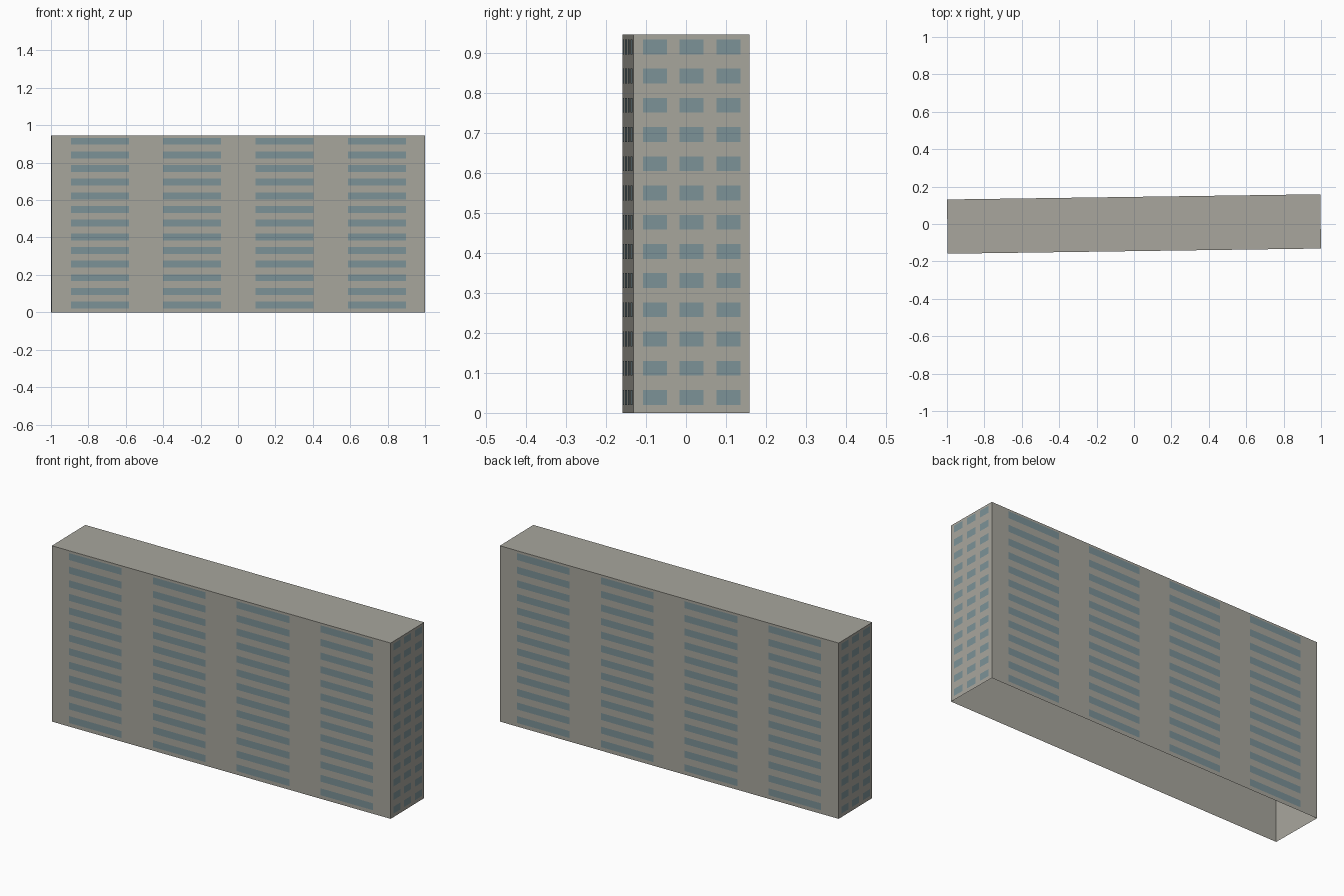
import bpy, bmesh, math
from mathutils import Matrix, Vector

if "Cube" in bpy.data.objects:
    bpy.data.objects.remove(bpy.data.objects["Cube"])

LENGTH, DEPTH, HEIGHT = 1.996, 0.29, 0.945
TURN = Matrix.Rotation(0.014, 4, 'Z')      # block stands slightly turned
ROWS, PITCH, FIRST = 13, 0.073, 0.0385     # storeys
GAP = 0.0015                               # window plates sit just off the wall


def srgb(r, g, b):
    f = lambda c: c / 12.92 if c <= 0.04045 else ((c + 0.055) / 1.055) ** 2.4
    return (f(r / 255), f(g / 255), f(b / 255), 1)


def material(name, colour):
    m = bpy.data.materials.new(name)
    m.diffuse_color = colour
    m.use_nodes = True
    m.node_tree.nodes["Principled BSDF"].inputs["Base Color"].default_value = m.diffuse_color
    return m


def finish(name, bm, mat):
    bm.transform(TURN)
    me = bpy.data.meshes.new(name)
    bm.to_mesh(me)
    bm.free()
    me.materials.append(mat)
    ob = bpy.data.objects.new(name, me)
    bpy.context.collection.objects.link(ob)


concrete = material("warm_grey_concrete", srgb(168, 166, 157))
glass = material("blue_grey_glass", srgb(124, 146, 151))

# Walls and roof: hollow shell, open underneath
bm = bmesh.new()
bmesh.ops.create_cube(bm, size=1)
bmesh.ops.scale(bm, vec=(LENGTH, DEPTH, HEIGHT), verts=bm.verts)
bmesh.ops.translate(bm, vec=(0, 0, HEIGHT / 2), verts=bm.verts)
bmesh.ops.delete(bm, geom=[f for f in bm.faces if f.normal.z < -0.5], context='FACES_ONLY')
finish("building_shell", bm, concrete)


# Window grids: one flat plate per window on each wall
def window_grid(name, angle, distance, columns, width, pitch, height=0.037):
    bm = bmesh.new()
    spin = Matrix.Rotation(angle, 4, 'Z')
    for c in range(columns):
        u = (c - (columns - 1) / 2) * pitch
        for r in range(ROWS):
            z = FIRST + r * PITCH
            corners = [(-1, -1), (1, -1), (1, 1), (-1, 1)]
            bm.faces.new([bm.verts.new(spin @ Vector(
                (u + a * width / 2, -distance - GAP, z + b * height / 2)))
                for a, b in corners])
    finish(name, bm, glass)


for name, angle in (("front_windows", 0), ("back_windows", math.pi)):
    window_grid(name, angle, DEPTH / 2, 4, 0.31, 0.494)
for name, angle in (("right_windows", math.pi / 2), ("left_windows", -math.pi / 2)):
    window_grid(name, angle, LENGTH / 2, 3, 0.06, 0.092)
